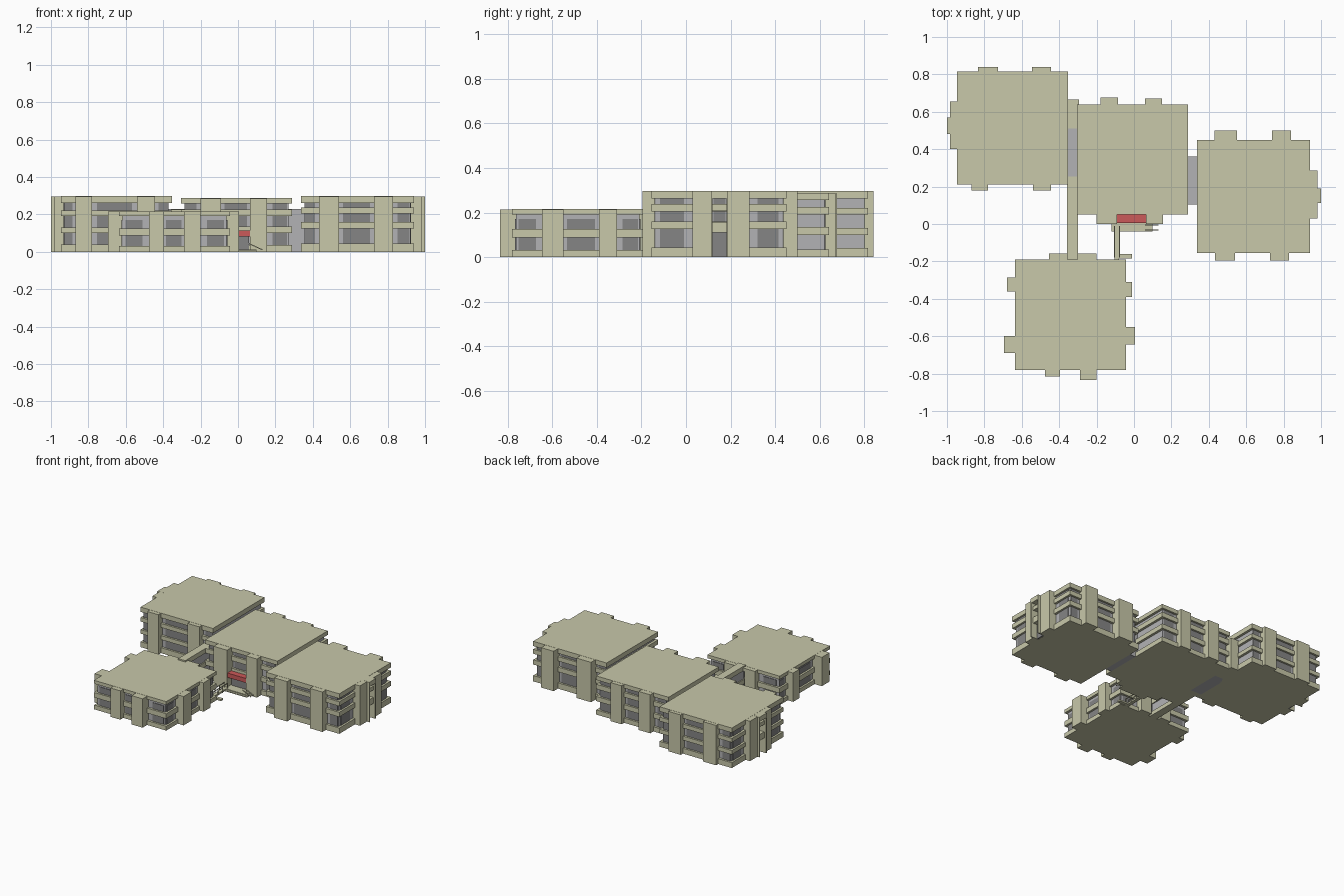
import bpy

if "Cube" in bpy.data.objects:
    bpy.data.objects.remove(bpy.data.objects["Cube"])

def mat(name, r, g, b):
    m = bpy.data.materials.new(name)
    m.diffuse_color = (r, g, b, 1)
    m.use_nodes = True
    m.node_tree.nodes["Principled BSDF"].inputs["Base Color"].default_value = m.diffuse_color
    return m

BEIGE = mat("beige concrete", 0.58, 0.58, 0.40)
GREY = mat("grey wall", 0.45, 0.45, 0.46)
DARK = mat("dark window", 0.235, 0.235, 0.235)
RED = mat("red canopy", 0.60, 0.10, 0.10)

FACES = [(0, 3, 2, 1), (4, 5, 6, 7), (0, 1, 5, 4), (1, 2, 6, 5), (2, 3, 7, 6), (3, 0, 4, 7)]

def boxes(name, items, material):
    """One object made of boxes (x0, x1, y0, y1, z0, z1)."""
    v, f = [], []
    for x0, x1, y0, y1, z0, z1 in items:
        x0, x1 = sorted((x0, x1))
        y0, y1 = sorted((y0, y1))
        n = len(v)
        for z in (z0, z1):
            v += [(x0, y0, z), (x1, y0, z), (x1, y1, z), (x0, y1, z)]
        f += [tuple(i + n for i in q) for q in FACES]
    me = bpy.data.meshes.new(name)
    me.from_pydata(v, [], f)
    me.materials.append(material)
    ob = bpy.data.objects.new(name, me)
    bpy.context.collection.objects.link(ob)
    return ob

def ramp(name, x0, x1, y0, y1, za, zb, t, material):
    """Sloped slab along x, from height za at x0 to zb at x1."""
    ob = boxes(name, [(x0, x1, y0, y1, 0, t)], material)
    for v in ob.data.vertices:
        v.co.z += za if abs(v.co.x - x0) < 1e-5 else zb
    return ob

INSET = 0.018

def building(name, rect, h, bands, sides, parapet=0.035):
    """sides: F/K/L/R -> list of (start, end, outer coordinate) pilasters, None = plain."""
    x0, x1, y0, y1 = rect
    base = bands[0][1]
    boxes(name + "_walls", [(x0 + INSET, x1 - INSET, y0 + INSET, y1 - INSET, 0.01, h - 0.01)], GREY)
    slabs = [(x0, x1, y0, y1, a, b) for a, b in bands + [(h - parapet, h)]]
    boxes(name + "_bands_and_roof", slabs, BEIGE)
    pil, win = [], []
    levels = [b for a, b in bands]
    tops = [a for a, b in bands[1:]] + [h - parapet]
    for s, plist in sides.items():
        if plist is None:
            continue
        along_x = s in "FK"
        edge = {"F": y0, "K": y1, "L": x0, "R": x1}[s]
        sign = 1 if s in "KR" else -1
        lo, hi = (x0, x1) if along_x else (y0, y1)

        def place(a, b, c, d, z0, z1):
            return (a, b, c, d, z0, z1) if along_x else (c, d, a, b, z0, z1)
        cur, segs = lo, []
        for a, b, out in sorted(plist):
            pil.append(place(a, b, edge - sign * 0.03, out, 0, h - 0.001))
            segs.append((cur, a))
            cur = b
        segs.append((cur, hi))
        # dark window plates between the pilasters, on every floor
        face = edge - sign * INSET
        for i, (a, b) in enumerate(segs):
            k = 0.58 if i in (0, len(segs) - 1) else 0.78
            c, w = (a + b) / 2, (b - a) * k / 2
            for z0, z1 in zip(levels, tops):
                top = z1 if z1 < h - parapet - 0.01 or len(bands) > 2 else z1 - 0.02
                win.append(place(c - w, c + w, face - sign * 0.002, face + sign * 0.004, z0, top))
    boxes(name + "_pilasters", pil, BEIGE)
    boxes(name + "_windows", win, DARK)

# four blocks
building("left_block", (-0.947, -0.353, 0.21, 0.815), 0.297,
         [(0, 0.04), (0.10, 0.13), (0.19, 0.22)],
         {"F": [(-0.87, -0.78, 0.18), (-0.54, -0.444, 0.18)],
          "K": [(-0.835, -0.727, 0.84), (-0.545, -0.444, 0.84)],
          "L": [(0.40, 0.485, -0.984), (0.565, 0.655, -0.984)], "R": None})
building("centre_block", (-0.305, 0.289, 0.05, 0.64), 0.287,
         [(0, 0.035), (0.10, 0.135), (0.19, 0.225)],
         {"F": [(-0.20, -0.09, 0.0), (0.065, 0.155, 0.0)],
          "K": [(-0.18, -0.085, 0.677), (0.06, 0.15, 0.67)], "L": None, "R": None}, 0.03)
building("right_block", (0.337, 0.94, -0.155, 0.45), 0.297,
         [(0, 0.043), (0.125, 0.16), (0.205, 0.238)],
         {"F": [(0.433, 0.54, -0.195), (0.727, 0.83, -0.195)],
          "K": [(0.43, 0.55, 0.50), (0.737, 0.84, 0.50)],
          "R": [(0.03, 0.115, 0.98), (0.185, 0.285, 0.98)], "L": None})
building("front_block", (-0.636, -0.043, -0.78, -0.19), 0.215,
         [(0, 0.032), (0.088, 0.125)],
         {"F": [(-0.476, -0.396, -0.815), (-0.29, -0.20, -0.833)],
          "K": [(-0.455, -0.37, -0.158), (-0.285, -0.20, -0.158)],
          "L": [(-0.69, -0.60, -0.695), (-0.36, -0.285, -0.68)],
          "R": [(-0.645, -0.55, 0.005), (-0.39, -0.31, -0.01)]}, 0.025)
boxes("front_block_rear_parapet", [(-0.372, -0.283, -0.19, -0.158, 0.19, 0.214)], BEIGE)

# stair bays on the outer ends
for name, s, y0, y1 in (("right", 1, 0.115, 0.185), ("left", -1, 0.485, 0.565)):
    xe = 0.94 if s > 0 else 0.947
    parts = [(s * xe, s * 1.0, y0, y1, 0.262, 0.2965)]
    parts += [(s * xe, s * 0.985, y0, y1, a, b) for a, b in ((0.11, 0.155), (0.21, 0.238))]
    parts += [(s * xe, s * 1.0, y - 0.004, y + 0.004, 0, 0.296) for y in (y0, y1)]
    boxes(name + "_stair_bay", parts, BEIGE)
    boxes(name + "_stair_door", [(s * 0.942, s * 0.951, y0, y1, 0, 0.11)], DARK)

# links between blocks
boxes("link_corridors", [(-0.375, -0.285, 0.255, 0.51, 0, 0.23),
                         (0.27, 0.36, 0.105, 0.36, 0, 0.23)], GREY)
boxes("link_stair", [(-0.36, -0.295, 0.51, 0.665, 0, 0.23)], BEIGE)
boxes("passage_walls", [(-0.35, -0.308, -0.18, 0.255, 0.01, 0.2)], GREY)
boxes("passage_slabs", [(-0.358, -0.30, -0.19, 0.255, a, b)
                        for a, b in ((0, 0.03), (0.09, 0.125), (0.19, 0.225))], BEIGE)

# entrance: canopy, door, porch, steps and side walk
boxes("entrance_canopy", [(-0.09, 0.065, 0.005, 0.06, 0.082, 0.115)], RED)
boxes("entrance_door", [(-0.085, 0.06, 0.043, 0.049, 0.012, 0.082)], DARK)
boxes("porch", [(-0.12, 0.10, -0.025, 0.05, 0, 0.012),
                (-0.12, 0.10, -0.04, -0.025, 0, 0.006)], BEIGE)
boxes("side_walk", [(-0.105, -0.08, -0.19, -0.01, 0, 0.012),
                    (-0.105, -0.01, -0.185, -0.16, 0, 0.012)], BEIGE)
rails = []
for x in (-0.106, -0.08):
    rails.append((x, x + 0.004, -0.18, -0.01, 0.045, 0.05))
    rails += [(x, x + 0.004, y, y + 0.004, 0, 0.047) for y in (-0.18, -0.125, -0.07, -0.015)]
boxes("walk_rails", rails, BEIGE)
for i, y in enumerate((-0.035, -0.008)):
    ramp("ramp_rail_%d" % i, 0.06, 0.13, y, y + 0.005, 0.04, 0.008, 0.006, BEIGE)
